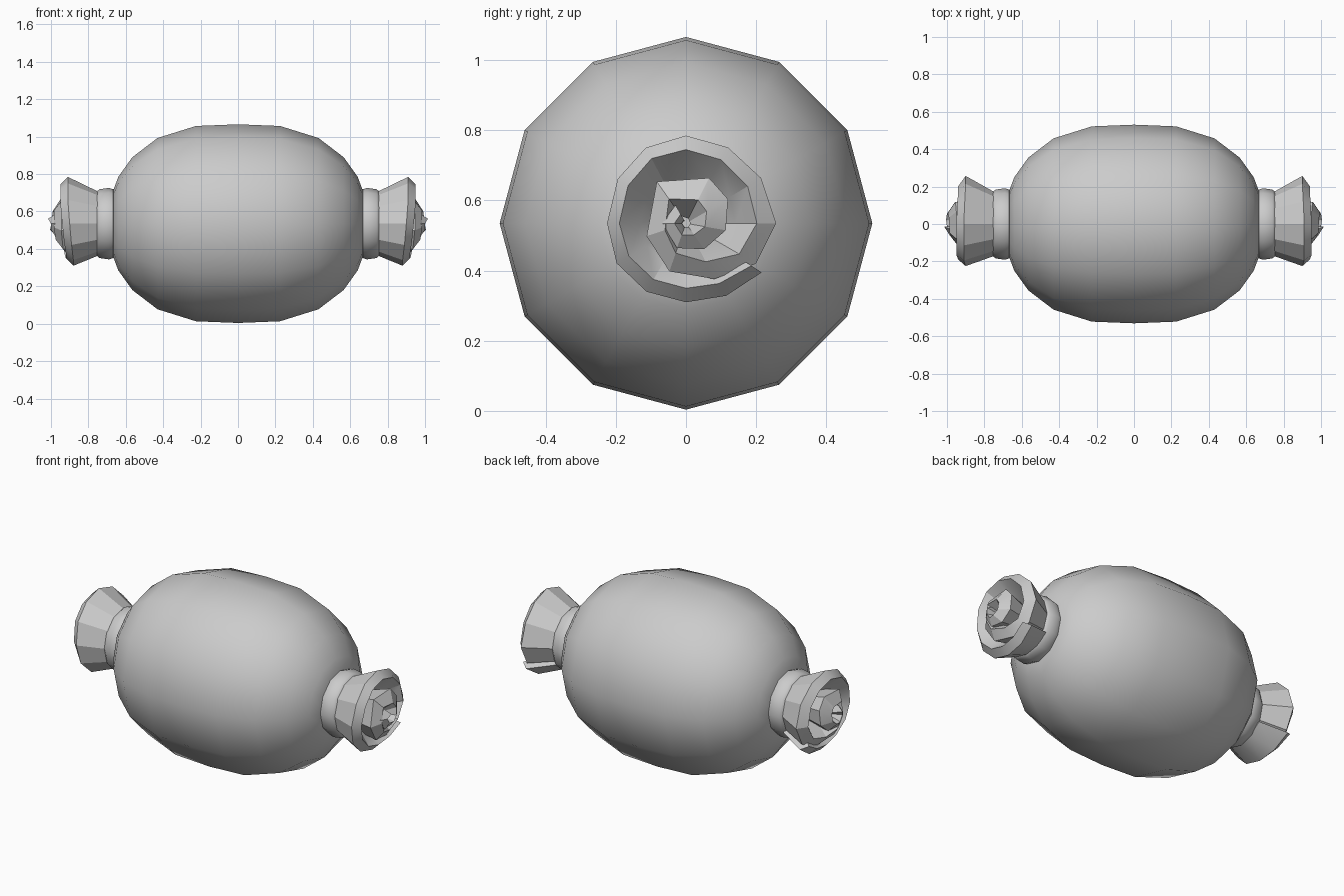
import bpy, bmesh
from math import sin, cos, radians, pi

if "Cube" in bpy.data.objects:
    bpy.data.objects.remove(bpy.data.objects["Cube"])

CZ = 0.535


def finish(name, bm, angle):
    bmesh.ops.recalc_face_normals(bm, faces=bm.faces)
    mesh = bpy.data.meshes.new(name)
    bm.to_mesh(mesh)
    bm.free()
    ob = bpy.data.objects.new(name, mesh)
    bpy.context.collection.objects.link(ob)
    bpy.ops.object.select_all(action='DESELECT')
    ob.select_set(True)
    bpy.context.view_layer.objects.active = ob
    bpy.ops.object.shade_smooth_by_angle(angle=radians(angle))
    return ob


def skin(bm, rings):
    # bridge closed rings of equal length and cap both ends
    n = len(rings[0])
    for a, b in zip(rings, rings[1:]):
        for i in range(n):
            j = (i + 1) % n
            bm.faces.new((a[i], a[j], b[j], b[i]))
    bm.faces.new(rings[0])
    bm.faces.new(rings[-1])


def lathe(name, profile, side=1, n=12):
    bm = bmesh.new()
    rings = [[bm.verts.new((side * x, r * cos(2 * pi * i / n), CZ + r * sin(2 * pi * i / n)))
              for i in range(n)] for x, r in profile]
    skin(bm, rings)
    return finish(name, bm, 40)


# Barrel-shaped wrapped body
half = [(0.225, 0.522), (0.43, 0.458), (0.565, 0.355), (0.64, 0.25), (0.67, 0.17)]
lathe("body", [(-x, r) for x, r in reversed(half)] + [(0, 0.531)] + half)

# Rolled wrapper end: (angle, rim radius, rim x, rim width, base radius)
spiral = [(-33, .257, .895, .035, .185), (-61, .236, .885, .04, .175),
          (-90, .225, .88, .04, .17), (-120, .225, .88, .04, .17),
          (-150, .228, .89, .04, .17), (-180, .225, .90, .035, .17),
          (-213, .232, .91, .035, .17), (-242, .244, .91, .035, .17),
          (-270, .25, .91, .04, .17), (-299, .247, .905, .04, .17),
          (-329, .25, .90, .045, .17), (-360, .257, .90, .055, .17),
          (-390, .23, .90, .055, .165), (-423, .178, .915, .055, .14),
          (-469, .145, .935, .055, .11), (-522, .118, .945, .055, .09),
          (-595, .145, .945, .06, .09), (-657, .145, .95, .07, .08),
          (-690, .138, .955, .07, .07), (-730, .115, .96, .06, .06),
          (-775, .09, .965, .05, .05), (-830, .075, .975, .04, .04),
          (-900, .068, .98, .035, .035), (-960, .06, .975, .03, .03)]

for side, label in ((1, "right"), (-1, "left")):
    # Pinched collar
    lathe(label + "_collar", [(.655, .15), (.667, .184), (.69, .191),
                              (.74, .184), (.755, .172), (.765, .15)], side)
    # Spiral flare
    bm = bmesh.new()
    rings = []
    for a, r, x, w, rb in spiral:
        t = radians(a)
        section = [(.745, rb), (x, r), (x + .04, r - w),
                   (x - .03, max(r - w - .06, .012)), (.76, min(rb, .1) * .3)]
        rings.append([bm.verts.new((side * px, pr * cos(t), CZ + pr * sin(t)))
                      for px, pr in section])
    skin(bm, rings)
    # Raised point at the inner end of the roll
    for ring in rings[-3:-1]:
        ring[2].co.x = side * 1.0
    finish(label + "_rolled_end", bm, 25)
